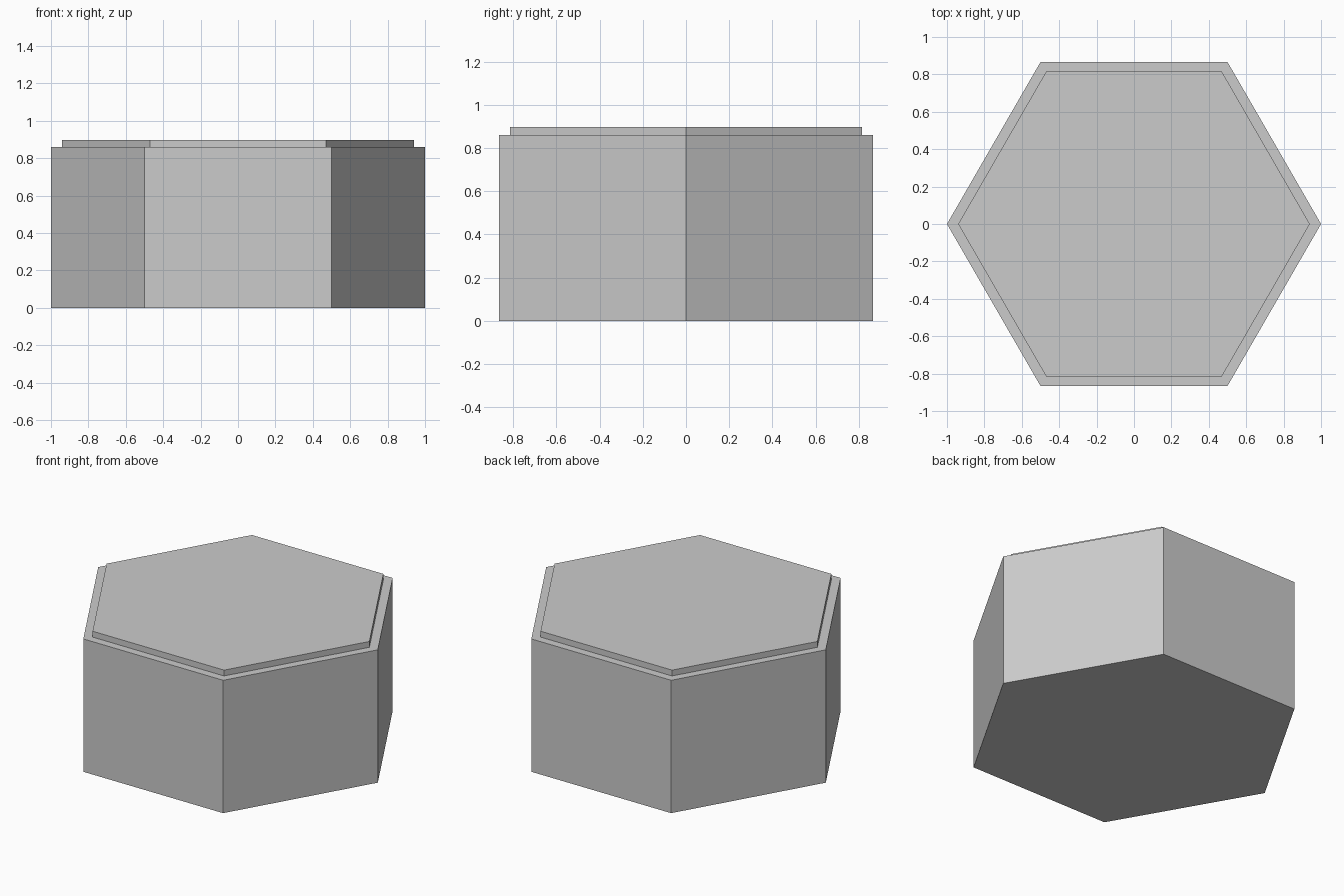
import bpy, bmesh
from math import pi
from mathutils import Matrix

if "Cube" in bpy.data.objects:
    bpy.data.objects.remove(bpy.data.objects["Cube"])


def hex_prism(name, radius, z0, z1):
    """Six-sided prism with corners on the x axis."""
    bm = bmesh.new()
    bmesh.ops.create_cone(
        bm, cap_ends=True, segments=6, radius1=radius, radius2=radius, depth=z1 - z0,
        matrix=Matrix.Translation((0, 0, (z0 + z1) / 2)) @ Matrix.Rotation(pi / 2, 4, 'Z'))
    mesh = bpy.data.meshes.new(name)
    bm.to_mesh(mesh)
    bm.free()
    obj = bpy.data.objects.new(name, mesh)
    bpy.context.collection.objects.link(obj)
    return obj


# Main block of the tile
hex_prism("hex_base", 1.0, 0.0, 0.859)
# Thin raised slab on top
hex_prism("top_slab", 0.94, 0.859, 0.897)
